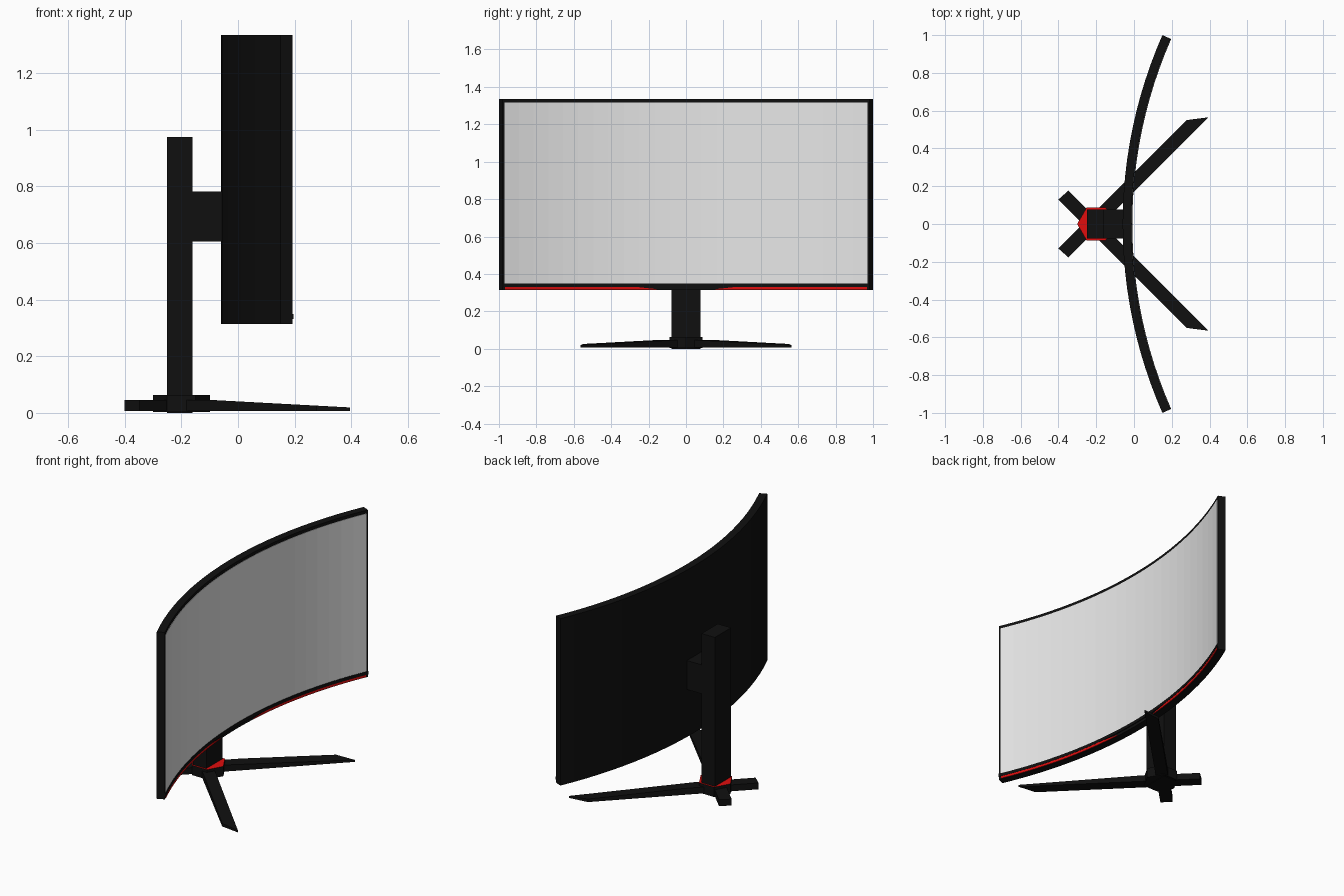
import bpy, bmesh, math

if "Cube" in bpy.data.objects:
    bpy.data.objects.remove(bpy.data.objects["Cube"])


def mat(name, rgb):
    m = bpy.data.materials.new(name)
    m.diffuse_color = (*rgb, 1)
    m.use_nodes = True
    m.node_tree.nodes["Principled BSDF"].inputs["Base Color"].default_value = m.diffuse_color
    return m


BLACK = mat("matte black", (0.005, 0.005, 0.005))
GREY = mat("screen grey", (0.8, 0.8, 0.8))
RED = mat("accent red", (0.75, 0.004, 0.004))


def finish(name, bm, *mats):
    bmesh.ops.recalc_face_normals(bm, faces=bm.faces)
    me = bpy.data.meshes.new(name)
    bm.to_mesh(me)
    bm.free()
    for m in mats:
        me.materials.append(m)
    ob = bpy.data.objects.new(name, me)
    bpy.context.collection.objects.link(ob)
    return ob


def loft(name, rings, *mats):
    """Skin a list of equal closed rings and cap both ends."""
    bm = bmesh.new()
    rs = [[bm.verts.new(p) for p in r] for r in rings]
    n = len(rs[0])
    for a, b in zip(rs, rs[1:]):
        for i in range(n):
            j = (i + 1) % n
            bm.faces.new((a[i], a[j], b[j], b[i]))
    bm.faces.new(rs[0][::-1])
    bm.faces.new(rs[-1])
    return finish(name, bm, *mats)


def box(name, x, y, z, m):
    ring = [(x[0], y[0]), (x[1], y[0]), (x[1], y[1]), (x[0], y[1])]
    return loft(name, [[(px, py, h) for px, py in ring] for h in z], m)


def mirror_y(ob):
    ob.modifiers.new("mirror", "MIRROR").use_axis = (False, True, False)


# Curved panel parts all share one arc centre, screen facing +x
R, CX, END = 2.484, 2.424, 0.4143


def arc_slab(name, r_out, r_in, a0, a1, z0, z1, m, n=24):
    rings = []
    for i in range(n + 1):
        a = a0 + (a1 - a0) * i / n
        top = z1(a) if callable(z1) else z1
        rings.append([(CX - r * math.cos(a), r * math.sin(a), z)
                      for r, z in ((r_out, z0), (r_in, z0), (r_in, top), (r_out, top))])
    return loft(name, rings, m)


FRONT = R - 0.046
arc_slab("panel_housing", R, FRONT, -END, END, 0.314, 1.335, BLACK)
arc_slab("screen", FRONT + 0.002, FRONT - 0.002, -END + 0.005, END - 0.005, 0.345, 1.316, GREY)
arc_slab("chin_bezel", FRONT + 0.004, FRONT - 0.005, -END, END, 0.331, 0.35, BLACK)

# Red strips under the chin, thinning toward the middle
strip = arc_slab("red_strip", FRONT + 0.002, FRONT - 0.004, 0.065, END - 0.006, 0.317,
                 lambda a: 0.319 + 0.013 * min(1, (a - 0.065) / 0.05), RED, 16)
mirror_y(strip)

# Stand column and mount arm
box("stand_column", (-0.25, -0.16), (-0.078, 0.078), (0.0, 0.975), BLACK)
box("mount_arm", (-0.17, -0.03), (-0.076, 0.076), (0.605, 0.782), BLACK)

# Hexagonal hub with a red top face
hexa = [(-0.2 + 0.101 * math.cos(math.radians(60 * k)),
         0.101 * math.sin(math.radians(60 * k))) for k in range(6)]
hub = loft("base_hub", [[(x, y, z) for x, y in hexa] for z in (0.003, 0.063)], BLACK, RED)
for p in hub.data.polygons:
    p.material_index = 1 if p.normal.z > 0.9 else 0

# Crossing leg bars, tapering down toward the front tips
stations = []
for (lx, ly), (rx, ry) in (((-0.4, -0.13), (-0.347, -0.177)),
                           ((-0.1, 0.17), (-0.1, 0.07)),
                           ((0.278, 0.55), (0.395, 0.565))):
    def top(x):
        return 0.046 - 0.054 * max(0, x + 0.1)
    stations.append([(lx, ly, 0.007), (rx, ry, 0.007), (rx, ry, top(rx)), (lx, ly, top(lx))])
mirror_y(loft("base_leg", stations, BLACK))
